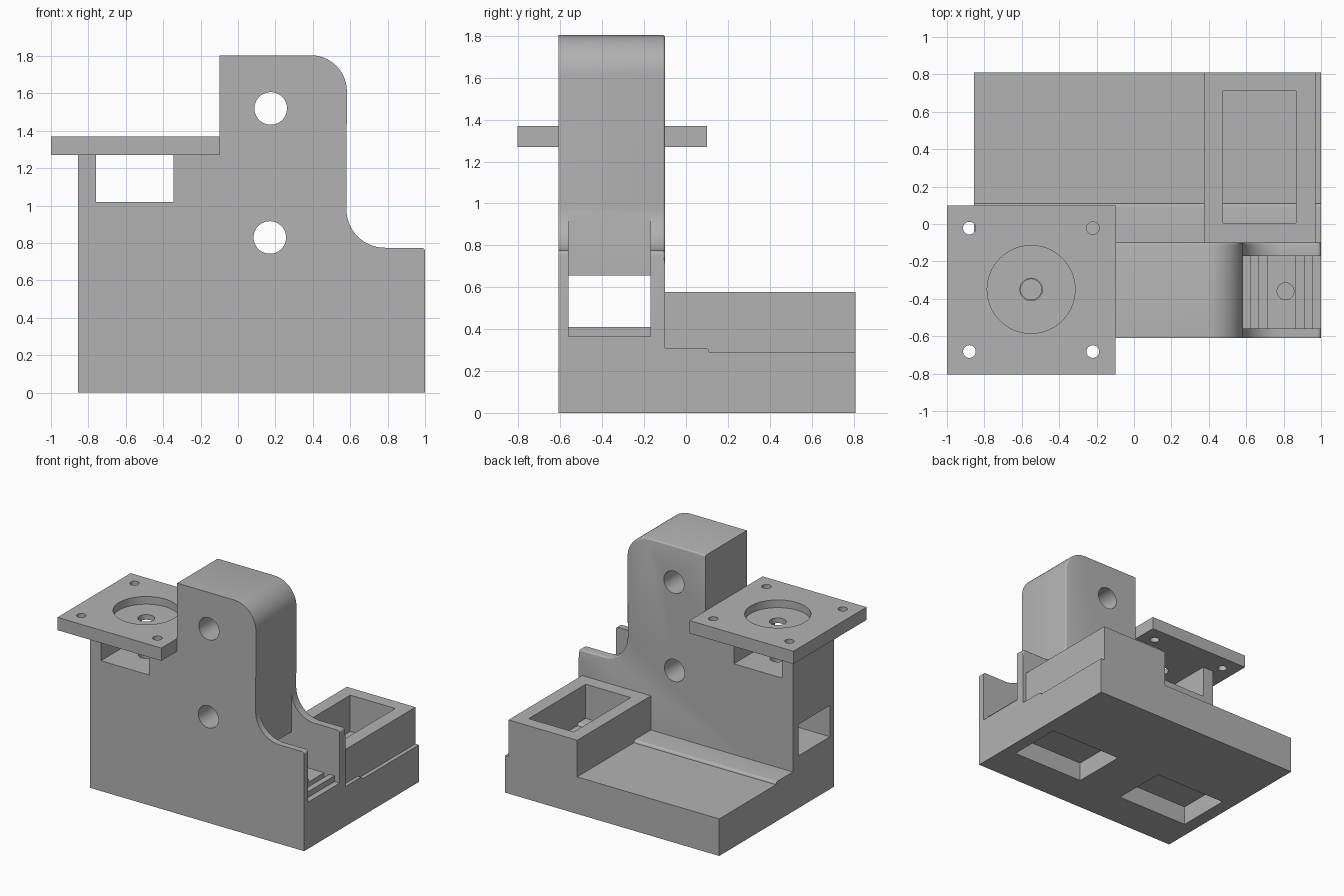
import bpy, bmesh, math
from mathutils import Vector

cube = bpy.data.objects.get("Cube")
if cube:
    bpy.data.objects.remove(cube, do_unlink=True)

grey = bpy.data.materials.new("plain grey")
grey.use_nodes = True
colour = (0.45, 0.45, 0.45, 1)
grey.diffuse_color = colour
grey.node_tree.nodes["Principled BSDF"].inputs["Base Color"].default_value = colour


def prism(name, points, lo, hi, axis):
    """Extrude a 2D outline between lo and hi along one axis."""
    place = {
        "x": lambda a, b, d: (d, a, b),
        "y": lambda a, b, d: (a, d, b),
        "z": lambda a, b, d: (a, b, d),
    }[axis]
    bm = bmesh.new()
    ends = [[bm.verts.new(place(a, b, d)) for a, b in points] for d in (lo, hi)]
    bm.faces.new(ends[0])
    bm.faces.new(ends[1])
    n = len(points)
    for i in range(n):
        j = (i + 1) % n
        bm.faces.new((ends[0][i], ends[0][j], ends[1][j], ends[1][i]))
    bmesh.ops.recalc_face_normals(bm, faces=bm.faces)
    mesh = bpy.data.meshes.new(name)
    bm.to_mesh(mesh)
    bm.free()
    mesh.materials.append(grey)
    obj = bpy.data.objects.new(name, mesh)
    bpy.context.collection.objects.link(obj)
    return obj


def box(name, x, y, z):
    outline = [(x[0], y[0]), (x[1], y[0]), (x[1], y[1]), (x[0], y[1])]
    return prism(name, outline, z[0], z[1], "z")


def arc(cx, cy, r, start, end, steps=14):
    angles = [math.radians(start + (end - start) * i / steps) for i in range(steps + 1)]
    return [(cx + r * math.cos(t), cy + r * math.sin(t)) for t in angles]


def rod(name, a, b, r, lo, hi, axis, steps=48):
    return prism(name, arc(a, b, r, 0, 360, steps)[:-1], lo, hi, axis)


def cut(target, *cutters):
    """Subtract each cutter, then discard it."""
    bpy.context.view_layer.objects.active = target
    for cutter in cutters:
        cutter.hide_render = True
        mod = target.modifiers.new("cut", "BOOLEAN")
        mod.operation = "DIFFERENCE"
        mod.solver = "EXACT"
        mod.object = cutter
        bpy.ops.object.modifier_apply(modifier=mod.name)
        bpy.data.objects.remove(cutter, do_unlink=True)


def underside_pockets():
    return [box("pocket_cutter", (x, x + 0.63), (-0.305, 0.135), (-0.1, 0.15))
            for x in (-0.75, 0.27)]


# Upright body with rounded shoulder, inner fillet and window notch
front, back = -0.61, -0.10
outline = [(-0.855, 0), (1, 0)]
outline += arc(0.98, 0.755, 0.02, 0, 90, 5)
outline += arc(0.785, 0.98, 0.205, 270, 180)
outline += arc(0.39, 1.612, 0.192, 0, 90)
outline += [(-0.1, 1.804), (-0.1, 1.27), (-0.345, 1.27), (-0.345, 1.02),
            (-0.76, 1.02), (-0.76, 1.27), (-0.855, 1.27)]
body = prism("upright_body", outline, front, back, "y")

# Soften the rear rim of the upright
bm = bmesh.new()
bm.from_mesh(body.data)
rim = []
for e in bm.edges:
    mid = (e.verts[0].co + e.verts[1].co) / 2
    on_back = all(abs(v.co.y - back) < 1e-4 for v in e.verts)
    if on_back and mid.x > -0.09 and 0.75 < mid.z:
        rim.append(e)
bmesh.ops.bevel(bm, geom=rim, offset=0.012, segments=3, profile=0.5, affect="EDGES")
bm.to_mesh(body.data)
bm.free()

# Cross holes, long channel, open end bay and vertical bore
slot = (-0.56, -0.17)
cut(body,
    rod("hole_cutter", 0.175, 1.52, 0.087, -1, 0.5, "y"),
    rod("hole_cutter", 0.17, 0.83, 0.087, -1, 0.5, "y"),
    box("bay_cutter", (0.583, 1.2), slot, (0.365, 1.15)),
    box("channel_cutter", (-1.2, 0.7), slot, (0.41, 0.655)),
    rod("bore_cutter", -0.55, -0.35, 0.055, 0.5, 1.2, "z"),
    rod("screw_cutter", 0.81, -0.36, 0.045, 0.2, 0.5, "z"),
    *underside_pockets())

# Raised ribs on the bay floor
for name, x in (("inner_rib", (0.62, 0.665)), ("centre_pad", (0.71, 0.865)),
                ("outer_rib", (0.91, 0.955))):
    rib = box(name, x, slot, (0.36, 0.41))
    if name == "centre_pad":
        cut(rib, rod("screw_cutter", 0.81, -0.36, 0.045, 0.2, 0.5, "z"))

# Rear base with a low step against the upright
step = [(back, 0), (0.81, 0), (0.81, 0.29), (0.11, 0.29)]
step += arc(0.09, 0.29, 0.02, 0, 90, 5) + [(back, 0.31)]
base = prism("rear_base", step, -0.855, 1, "x")
cut(base, *underside_pockets())

# Open storage box on the base
tray = box("storage_box", (0.375, 0.97), (back, 0.81), (0.28, 0.577))
cut(tray, box("tray_cutter", (0.475, 0.865), (0.005, 0.71), (0.292, 0.8)))

# Square mounting plate with recess, centre bore and corner holes
plate = box("mounting_plate", (-1, -0.1), (-0.805, 0.1), (1.27, 1.37))
cut(plate,
    rod("recess_cutter", -0.55, -0.35, 0.235, 1.31, 1.5, "z", 64),
    rod("bore_cutter", -0.55, -0.35, 0.06, 1.1, 1.5, "z"),
    *[rod("corner_cutter", -0.55 + sx * 0.33, -0.352 + sy * 0.33, 0.034, 1.1, 1.5, "z", 24)
      for sx in (-1, 1) for sy in (-1, 1)])

# Smooth the round surfaces while keeping corners crisp
for obj in (body, base, plate, bpy.data.objects["centre_pad"]):
    bpy.ops.object.select_all(action="DESELECT")
    obj.select_set(True)
    bpy.context.view_layer.objects.active = obj
    bpy.ops.object.shade_smooth_by_angle(angle=math.radians(32))
